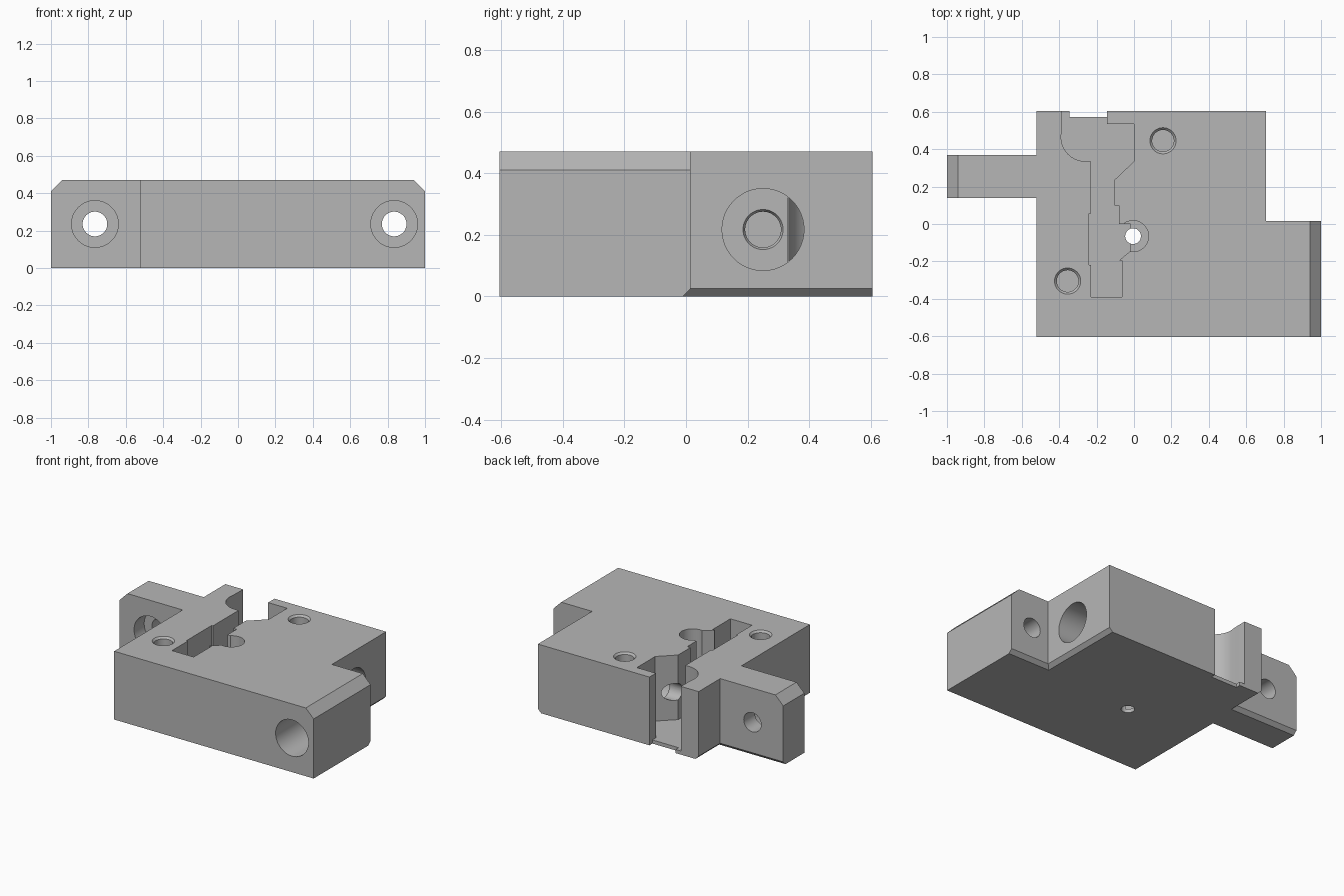
import bpy, bmesh, math
from mathutils import Matrix

cube = bpy.data.objects.get("Cube")
if cube:
    bpy.data.objects.remove(cube, do_unlink=True)

H = 0.47

steel = bpy.data.materials.new("grey_steel")
steel.use_nodes = True
GREY = (0.47, 0.47, 0.47, 1)
steel.diffuse_color = GREY
steel.node_tree.nodes["Principled BSDF"].inputs["Base Color"].default_value = GREY


def make_object(name, bm):
    bmesh.ops.recalc_face_normals(bm, faces=bm.faces)
    mesh = bpy.data.meshes.new(name)
    bm.to_mesh(mesh)
    bm.free()
    mesh.materials.append(steel)
    obj = bpy.data.objects.new(name, mesh)
    bpy.context.collection.objects.link(obj)
    return obj


def loft(name, low, z0, high, z1):
    """Solid between two matching plan outlines."""
    bm = bmesh.new()
    a = [bm.verts.new((x, y, z0)) for x, y in low]
    b = [bm.verts.new((x, y, z1)) for x, y in high]
    bm.faces.new(a)
    bm.faces.new(b)
    for i in range(len(a)):
        j = (i + 1) % len(a)
        bm.faces.new((a[i], a[j], b[j], b[i]))
    return make_object(name, bm)


def rod(name, axis, start, length, r1, r2=None):
    """Round cutter growing from start along an axis."""
    turn = {"x": Matrix.Rotation(math.pi / 2, 4, "Y"),
            "y": Matrix.Rotation(-math.pi / 2, 4, "X"),
            "z": Matrix.Identity(4)}[axis]
    bm = bmesh.new()
    bmesh.ops.create_cone(bm, cap_ends=True, segments=48, radius1=r1,
                          radius2=r1 if r2 is None else r2, depth=length,
                          matrix=Matrix.Translation(start) @ turn
                          @ Matrix.Translation((0, 0, length / 2)))
    return make_object(name, bm)


def rect(x0, x1, y0, y1):
    return [(x0, y0), (x1, y0), (x1, y1), (x0, y1)]


# Block with a lug on each side
plan = [(-0.52, -0.605), (1, -0.605), (1, 0.015), (0.705, 0.015),
        (0.705, 0.605), (-0.52, 0.605), (-0.52, 0.37), (-1, 0.37),
        (-1, 0.14), (-0.52, 0.14)]
block = loft("clamp_block", plan, 0, plan, H)


def cut(cutter):
    mod = block.modifiers.new("cut", "BOOLEAN")
    mod.operation = "DIFFERENCE"
    mod.solver = "EXACT"
    mod.object = cutter
    bpy.context.view_layer.objects.active = block
    bpy.ops.object.modifier_apply(modifier=mod.name)
    bpy.data.objects.remove(cutter, do_unlink=True)


# Top chamfers on the lug ends
for s in (-1, 1):
    def strip(inner):
        return rect(*sorted((s * inner, s * 1.2)), -0.7, 0.7)
    cut(loft("end_chamfer", strip(1.01), H - 0.07, strip(0.93), H + 0.01))

# Bottom chamfers round the inner corners behind the lugs
for s, x, y in ((1, 0.705, 0.015), (-1, -0.52, 0.37)):
    def corner(d):
        return rect(*sorted((x - s * d, s * 1.3)), y - d, 0.8)
    cut(loft("edge_chamfer", corner(0.05), -0.025, corner(-0.001), 0.026))

# Stepped slot open at the back, with a rounded pocket on its left wall
arc = [(-0.26 - 0.13 * math.cos(t * math.pi / 20),
        0.465 - 0.13 * math.sin(t * math.pi / 20)) for t in range(11)]
slot = [(-0.385, 0.7), (-0.385, 0.53)] + arc + [
    (-0.23, 0.335), (-0.23, 0.055), (-0.24, 0.055), (-0.24, -0.22),
    (-0.23, -0.22), (-0.23, -0.39), (-0.065, -0.39), (-0.065, -0.195),
    (-0.08, -0.195), (-0.02, -0.145), (-0.02, 0), (-0.08, 0),
    (-0.08, 0.1), (-0.105, 0.1), (-0.105, 0.235), (0, 0.335),
    (0, 0.535), (-0.145, 0.535), (-0.145, 0.7)]
cut(loft("slot", slot, 0.025, slot, H + 0.1))
notch = rect(-0.345, -0.145, 0.573, 0.7)
cut(loft("floor_notch", notch, -0.1, notch, 0.1))

# Centre pin hole
cut(rod("pin_bore", "z", (-0.005, -0.065, 0.12), 0.5, 0.083))
cut(rod("pin_hole", "z", (-0.005, -0.065, -0.1), 0.5, 0.042))

# Screw holes in the top
for x, y in ((0.155, 0.445), (-0.355, -0.305)):
    cut(rod("top_hole", "z", (x, y, 0.2), 0.5, 0.058))
    cut(rod("top_rim", "z", (x, y, H - 0.015), 0.03, 0.056, 0.084))

# Mounting holes through the lugs, counterbored from the front
for x, front, depth in ((-0.765, 0.14, 0.11), (0.835, -0.605, 0.48)):
    cut(rod("lug_hole", "y", (x, -0.7, 0.235), 1.2, 0.066))
    cut(rod("lug_bore", "y", (x, front - 0.05, 0.235), depth + 0.05, 0.125))

# Side bore that breaks into the slot, with a threaded hole beyond it
cut(rod("side_bore", "x", (-0.004, 0.25, 0.217), 0.9, 0.133))
cut(rod("side_hole", "x", (-0.18, 0.25, 0.217), 0.3, 0.058))
cut(rod("side_rim", "x", (-0.02, 0.25, 0.217), 0.03, 0.056, 0.073))

bpy.ops.object.select_all(action="DESELECT")
block.select_set(True)
bpy.context.view_layer.objects.active = block
bpy.ops.object.shade_smooth_by_angle(angle=math.radians(25))
